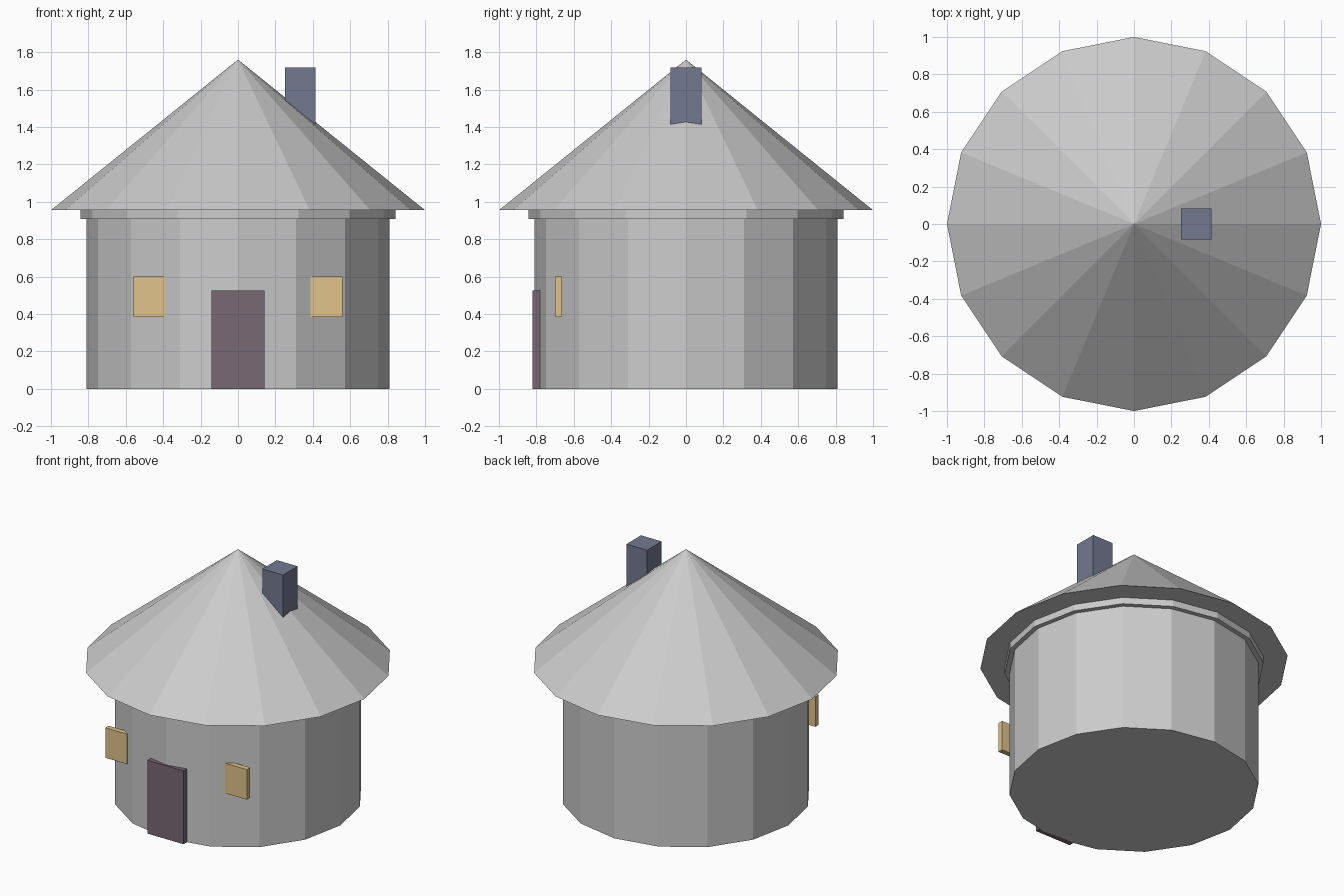
import bpy

if "Cube" in bpy.data.objects:
    bpy.data.objects.remove(bpy.data.objects["Cube"])

SIDES = 16


def colour(obj, name, rgb):
    mat = bpy.data.materials.get(name) or bpy.data.materials.new(name)
    mat.diffuse_color = (*rgb, 1)
    mat.use_nodes = True
    mat.node_tree.nodes["Principled BSDF"].inputs["Base Color"].default_value = mat.diffuse_color
    obj.data.materials.append(mat)


def drum(name, r, z0, z1):
    bpy.ops.mesh.primitive_cylinder_add(
        vertices=SIDES, radius=r, depth=z1 - z0, location=(0, 0, (z0 + z1) / 2))
    bpy.context.object.name = name


def box(name, x, y, z):
    """Axis-aligned box from (min, max) ranges."""
    spans = (x, y, z)
    bpy.ops.mesh.primitive_cube_add(size=1, location=[(a + b) / 2 for a, b in spans])
    obj = bpy.context.object
    obj.name = name
    obj.scale = [b - a for a, b in spans]
    bpy.ops.object.transform_apply(location=False, rotation=False, scale=True)
    return obj


# Round wall and the eaves ring on top of it
drum("wall", 0.81, 0, 0.91)
drum("eaves_ring", 0.843, 0.908, 0.958)

# Conical roof
bpy.ops.mesh.primitive_cone_add(
    vertices=SIDES, radius1=1, radius2=0, depth=0.805, location=(0, 0, 0.955 + 0.805 / 2))
bpy.context.object.name = "roof"

# Door
door = box("door", (-0.143, 0.143), (-0.82, -0.78), (0, 0.525))
colour(door, "door_purple", (0.19, 0.14, 0.17))

# Window on each side of the door
for side, label in ((-1, "left"), (1, "right")):
    x = sorted((side * 0.387, side * 0.56))
    window = box(f"window_{label}", x, (-0.70, -0.663), (0.385, 0.60))
    colour(window, "window_yellow", (0.75, 0.55, 0.26))

# Chimney set into the roof slope
chimney = box("chimney", (0.25, 0.414), (-0.082, 0.082), (1.37, 1.717))
colour(chimney, "chimney_blue", (0.17, 0.19, 0.28))
